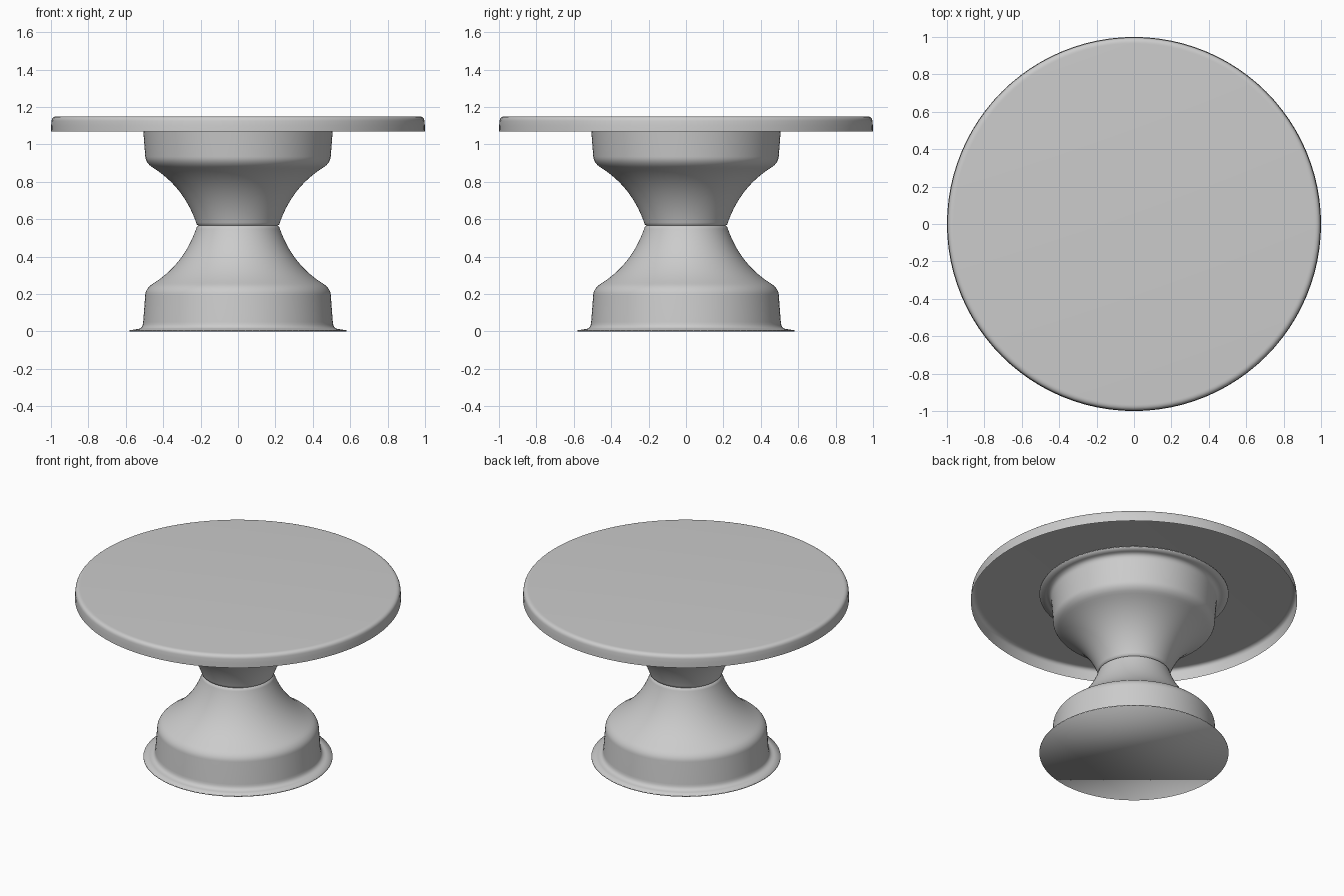
import bpy
import bmesh
from math import cos, sin, tau

SIDES = 96
SEAM = 0.565      # height where the two bells meet
TOP = 1.15        # height of the table surface

default = bpy.data.objects.get("Cube")
if default:
    bpy.data.objects.remove(default, do_unlink=True)

# Single plain grey
grey = bpy.data.materials.new("light grey")
grey.use_nodes = True
colour = (0.6, 0.6, 0.6, 1)
grey.diffuse_color = colour
grey.node_tree.nodes["Principled BSDF"].inputs["Base Color"].default_value = colour


def lathe(name, profile, cap_first=False, cap_last=False):
    """Turn an (r, z) profile around the z axis into a smooth surface."""
    bm = bmesh.new()
    rings = [[bm.verts.new((r * cos(tau * i / SIDES), r * sin(tau * i / SIDES), z))
              for i in range(SIDES)] for r, z in profile]
    for low, high in zip(rings, rings[1:]):
        for i in range(SIDES):
            j = (i + 1) % SIDES
            bm.faces.new((low[i], low[j], high[j], high[i]))
    if cap_first:
        bm.faces.new(rings[0][::-1])
    if cap_last:
        bm.faces.new(rings[-1])
    for face in bm.faces:
        face.smooth = True
    mesh = bpy.data.meshes.new(name)
    bm.to_mesh(mesh)
    bm.free()
    mesh.materials.append(grey)
    obj = bpy.data.objects.new(name, mesh)
    bpy.context.collection.objects.link(obj)
    return obj


def curve(a, b, c, steps=12):
    """Points of a quadratic curve from a to c, pulled towards b."""
    ts = [i / steps for i in range(steps + 1)]
    return [tuple((1 - t) ** 2 * p + 2 * t * (1 - t) * q + t * t * s
                  for p, q, s in zip(a, b, c)) for t in ts]


# Bell: flange, near-upright wall, rounded shoulder, flared neck
bell = [(0.58, 0.0), (0.58, 0.006)]
bell += curve((0.54, 0.012), (0.508, 0.014), (0.507, 0.05), 5)
bell += curve((0.496, 0.195), (0.494, 0.225), (0.465, 0.248), 6)
bell += curve((0.45, 0.258), (0.29, 0.36), (0.224, 0.548), 14)
bell += [(0.221, 0.558), (0.212, SEAM)]
lathe("lower_bell", bell, cap_first=True)

# The upper bell is the same shape turned upside down
upper = [(r, 2 * SEAM - z) for r, z in reversed(bell)]
lathe("upper_bell", upper, cap_last=True)

# Table top: thin sheet with a rounded, turned-down rim
rim = [(1.0, 1.068), (0.999, 1.1)]
rim += curve((0.997, 1.125), (0.994, TOP), (0.965, TOP), 7)
lathe("table_top", rim, cap_last=True)
